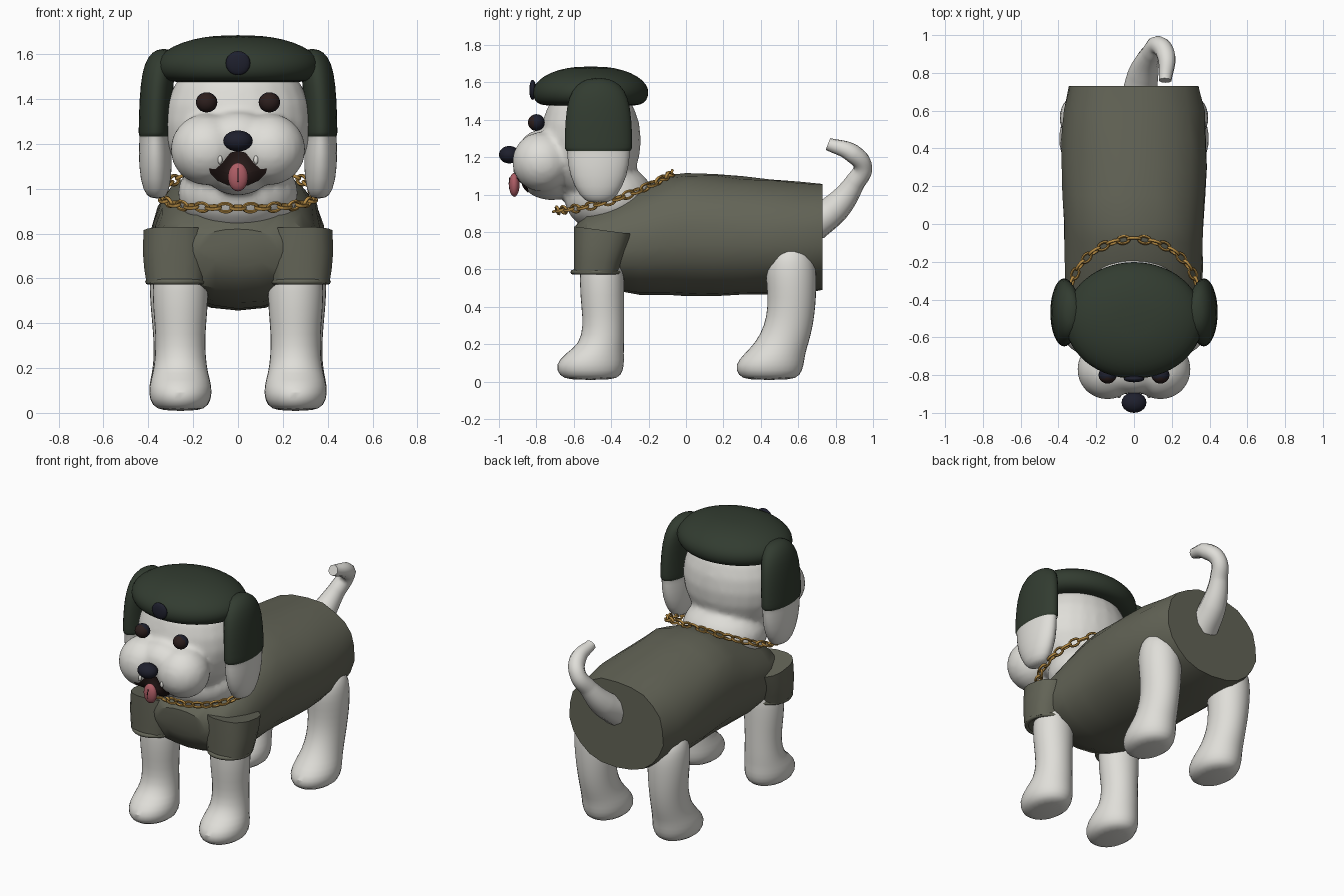
import bpy, bmesh, math, random
from mathutils import Vector, Matrix
from mathutils.bvhtree import BVHTree

random.seed(4)
cube = bpy.data.objects.get("Cube")
if cube:
    bpy.data.objects.remove(cube, do_unlink=True)


def material(name, r, g, b):
    m = bpy.data.materials.new(name)
    m.use_nodes = True
    m.diffuse_color = (r, g, b, 1)
    bsdf = m.node_tree.nodes["Principled BSDF"]
    bsdf.inputs["Base Color"].default_value = (r, g, b, 1)
    bsdf.inputs["Roughness"].default_value = 0.8
    return m


FUR = material("white_fur", 0.74, 0.73, 0.69)
SHIRT = material("olive_cloth", 0.125, 0.128, 0.095)
HAT = material("dark_green_felt", 0.032, 0.045, 0.03)
NAVY = material("dark_navy", 0.013, 0.014, 0.026)
BROWN = material("dark_brown", 0.025, 0.013, 0.012)
PINK = material("tongue_pink", 0.42, 0.11, 0.13)
GOLD = material("gold", 0.45, 0.25, 0.055)
SIDES = ((1, "left"), (-1, "right"))


def activate(obj):
    bpy.ops.object.select_all(action='DESELECT')
    obj.select_set(True)
    bpy.context.view_layer.objects.active = obj


def finish(bm, name, mats, angle=60, sub=0):
    bmesh.ops.recalc_face_normals(bm, faces=bm.faces[:])
    mesh = bpy.data.meshes.new(name)
    bm.to_mesh(mesh)
    bm.free()
    obj = bpy.data.objects.new(name, mesh)
    bpy.context.collection.objects.link(obj)
    for m in mats:
        mesh.materials.append(m)
    activate(obj)
    bpy.ops.object.shade_smooth_by_angle(angle=math.radians(angle))
    if sub:
        mod = obj.modifiers.new("Smooth", 'SUBSURF')
        mod.levels = mod.render_levels = sub
    return obj


def ball(bm, center, size, seg=24):
    mat = Matrix.Translation(center) @ Matrix.Diagonal((*size, 1))
    bmesh.ops.create_uvsphere(bm, u_segments=seg, v_segments=seg // 2, radius=1, matrix=mat)


def ellipsoid(name, center, size, mat, seg=20):
    bm = bmesh.new()
    ball(bm, center, size, seg)
    return finish(bm, name, [mat])


def loft(rings, n=16, power=2.0):
    """Skin closed rings given as (x, y, z, x radius, y radius)."""
    bm = bmesh.new()
    loops = []
    for x, y, z, rx, ry in rings:
        loop = []
        for i in range(n):
            a = math.tau * (i + 0.5) / n
            c, s = math.cos(a), math.sin(a)
            e = 2 / power
            loop.append(bm.verts.new((x + rx * math.copysign(abs(c) ** e, c),
                                      y + ry * math.copysign(abs(s) ** e, s), z)))
        loops.append(loop)
    for a, b in zip(loops, loops[1:]):
        for i in range(n):
            j = (i + 1) % n
            bm.faces.new((a[i], a[j], b[j], b[i]))
    bm.faces.new(loops[0])
    bm.faces.new(loops[-1])
    return bm


# Head, neck and muzzle, blended into one skin
bm = bmesh.new()
ball(bm, (0, -0.51, 1.29), (0.33, 0.27, 0.34))
ball(bm, (0, -0.41, 0.98), (0.27, 0.24, 0.19))
ball(bm, (0, -0.78, 1.22), (0.16, 0.12, 0.125))
ball(bm, (0, -0.72, 1.08), (0.15, 0.16, 0.11))
for s, side in SIDES:
    ball(bm, (s * 0.14, -0.77, 1.175), (0.162, 0.16, 0.16))
head = finish(bm, "head", [FUR])
mod = head.modifiers.new("Blend", 'REMESH')
mod.mode, mod.voxel_size = 'VOXEL', 0.018
mod = head.modifiers.new("Soften", 'SMOOTH')
mod.iterations = 6
activate(head)
bpy.ops.object.convert(target='MESH')
head = bpy.context.object
bpy.ops.object.shade_smooth()
skin = BVHTree.FromPolygons([v.co.copy() for v in head.data.vertices],
                            [tuple(p.vertices) for p in head.data.polygons])


def on_face(x, z, lift):
    hit = skin.ray_cast(Vector((x, -2, z)), Vector((0, 1, 0)))[0]
    return Vector((x, (hit.y if hit else -0.85) - lift, z))


# Open mouth laid over the muzzle
half = [(0, 0.11), (0.035, 0.10), (0.07, 0.055), (0.1, 0.027), (0.13, 0.03),
        (0.122, 0.005), (0.09, -0.025), (0.045, -0.045), (0, -0.05)]
outline = half + [(-x, z) for x, z in half[-2:0:-1]]
bm = bmesh.new()
loops = [[bm.verts.new(on_face(x * k / 6, 1.06 + z * k / 6, 0.007)) for x, z in outline]
         for k in range(1, 7)]
bm.faces.new(loops[0])
for a, b in zip(loops, loops[1:]):
    for i in range(len(a)):
        j = (i + 1) % len(a)
        bm.faces.new((a[i], a[j], b[j], b[i]))
finish(bm, "mouth", [BROWN])

ellipsoid("tongue", (0, -0.918, 1.052), (0.045, 0.028, 0.064), PINK)
ellipsoid("tongue_groove", (0, -0.943, 1.06), (0.004, 0.005, 0.035), BROWN, 8)
ellipsoid("nose", (0, -0.945, 1.213), (0.066, 0.055, 0.047), NAVY)

for s, side in SIDES:
    ellipsoid(side + "_fang", on_face(s * 0.08, 1.128, 0.005), (0.011, 0.01, 0.02), FUR, 10)
    # Eye with a brown front
    eye = ellipsoid(side + "_eye", (s * 0.14, -0.8, 1.385), (0.048, 0.045, 0.045), NAVY)
    eye.data.materials.append(BROWN)
    for p in eye.data.polygons:
        p.material_index = int(p.normal.y < -0.35)

    # Floppy ear, covered by the hat on its upper part
    rings = [(0.955, 0.36, 0.03, 0.05), (0.985, 0.365, 0.06, 0.1), (1.1, 0.368, 0.078, 0.16),
             (1.22, 0.37, 0.072, 0.172), (1.235, 0.37, 0.07, 0.172), (1.24, 0.37, 0.075, 0.183),
             (1.26, 0.37, 0.075, 0.186), (1.4, 0.367, 0.075, 0.182), (1.52, 0.355, 0.075, 0.165),
             (1.59, 0.34, 0.065, 0.12), (1.625, 0.33, 0.03, 0.05)]
    bm = loft([(s * x, -0.468, z, rx, ry) for z, x, rx, ry in rings])
    for f in bm.faces:
        f.material_index = int(f.calc_center_median().z > 1.237)
    finish(bm, side + "_ear", [FUR, HAT], sub=1)

    # Front leg with paw
    rings = [(0.008, -0.51, 0.08, 0.12), (0.03, -0.512, 0.13, 0.17), (0.09, -0.515, 0.147, 0.19),
             (0.15, -0.49, 0.135, 0.16), (0.2, -0.45, 0.12, 0.122), (0.3, -0.44, 0.112, 0.112),
             (0.4, -0.445, 0.117, 0.117), (0.52, -0.45, 0.13, 0.122), (0.75, -0.45, 0.12, 0.12)]
    bm = loft([(s * 0.257, y, z, rx, ry) for z, y, rx, ry in rings])
    finish(bm, side + "_front_leg", [FUR], sub=1)

    # Hind leg with paw
    rings = [(0.008, 0.445, 0.08, 0.12), (0.03, 0.445, 0.13, 0.17), (0.09, 0.445, 0.147, 0.19),
             (0.15, 0.475, 0.135, 0.165), (0.21, 0.515, 0.12, 0.145), (0.3, 0.55, 0.115, 0.132),
             (0.4, 0.565, 0.12, 0.13), (0.5, 0.565, 0.128, 0.135), (0.6, 0.56, 0.128, 0.14),
             (0.68, 0.56, 0.115, 0.12), (0.735, 0.56, 0.07, 0.06)]
    bm = loft([(s * (0.255 + 0.025 * z), y, z, rx, ry) for z, y, rx, ry in rings])
    finish(bm, side + "_hind_leg", [FUR], sub=1)

    # Sleeve, its top sloping down to the rear, and rolled cuff
    rings = [(0.58, -0.48, 0.132, 0.12), (0.64, -0.47, 0.142, 0.13), (0.72, -0.455, 0.149, 0.147),
             (0.81, -0.442, 0.145, 0.16)]
    bm = loft([(s * 0.278, y, z, rx, ry) for z, y, rx, ry in rings], 16, 2.6)
    for v in bm.verts:
        if v.co.z > 0.8:
            v.co.z -= (v.co.y + 0.45) * 0.13
    finish(bm, side + "_sleeve", [SHIRT], 40)
    bpy.ops.mesh.primitive_torus_add(location=(s * 0.276, -0.48, 0.585), major_radius=0.125,
                                     minor_radius=0.013, major_segments=28, minor_segments=8)
    cuff = bpy.context.object
    cuff.name = side + "_cuff"
    cuff.data.materials.append(SHIRT)
    bpy.ops.object.shade_smooth()

# Shirt body, lofted along the back with slight creases
rings = [(-0.6, 0.66, 0.82, 0.18), (-0.53, 0.55, 0.91, 0.32), (-0.4, 0.49, 0.97, 0.36),
         (-0.25, 0.468, 1.04, 0.365), (-0.1, 0.46, 1.1, 0.37), (0, 0.46, 1.115, 0.375),
         (0.15, 0.46, 1.11, 0.38), (0.3, 0.46, 1.095, 0.385), (0.45, 0.465, 1.085, 0.385),
         (0.6, 0.47, 1.07, 0.375), (0.73, 0.49, 1.06, 0.345)]
bm = loft([(0, (lo + hi) / 2, y, rx, (hi - lo) / 2) for y, lo, hi, rx in rings], 22, 2.2)
for v in bm.verts:
    x, z, y = v.co
    k = 1 + random.uniform(-0.018, 0.014)
    v.co = (x * k, y, 0.78 + (z - 0.78) * k)
finish(bm, "shirt", [SHIRT], 35)

# Beret with badge
profile = [(1.475, 0.7), (1.478, 0.85), (1.5, 0.96), (1.545, 1), (1.59, 0.96),
           (1.635, 0.8), (1.668, 0.55), (1.685, 0.25)]
bm = loft([(0, -0.51, z, 0.372 * r, 0.315 * r) for z, r in profile], 28)
finish(bm, "beret", [HAT], sub=1)
ellipsoid("badge", (0, -0.82, 1.56), (0.055, 0.018, 0.054), NAVY)

# Tail, kinked forward at its end
curve = bpy.data.curves.new("tail", 'CURVE')
curve.dimensions, curve.bevel_depth, curve.bevel_resolution = '3D', 1, 3
curve.use_fill_caps = True
path = [(0.03, 0.68, 0.84, 0.095), (0.05, 0.8, 0.93, 0.08), (0.09, 0.9, 1.06, 0.055),
        (0.13, 0.945, 1.15, 0.05), (0.17, 0.89, 1.22, 0.05), (0.165, 0.76, 1.27, 0.034)]
spline = curve.splines.new('BEZIER')
spline.bezier_points.add(len(path) - 1)
for point, (x, y, z, r) in zip(spline.bezier_points, path):
    point.co, point.radius = (x, y, z), r
    point.handle_left_type = point.handle_right_type = 'AUTO'
tail = bpy.data.objects.new("tail", curve)
bpy.context.collection.objects.link(tail)
curve.materials.append(FUR)
activate(tail)
bpy.ops.object.convert(target='MESH')
bpy.ops.object.shade_smooth_by_angle(angle=math.radians(50))


# Neck chain of alternating oval links
def chain_point(t):
    y = -0.385 - 0.305 * math.cos(t)
    z = 0.915 + 0.32 * (y + 0.69) - 0.04 * math.sin(t) ** 2
    return Vector((0.34 * math.sin(t), y, z))


bm = bmesh.new()
LINKS, MAJ, MIN = 38, 16, 6
for k in range(LINKS):
    t = math.tau * k / LINKS
    along = (chain_point(t + 0.01) - chain_point(t - 0.01)).normalized()
    out = along.cross(Vector((0, 0, 1))).normalized()
    turn = Matrix.Rotation(math.radians(20 if k % 2 else 110), 3, along)
    wide, thick = turn @ out.cross(along), turn @ out
    grid = []
    for i in range(MAJ):
        a = math.tau * i / MAJ
        for j in range(MIN):
            b = math.tau * j / MIN
            r = 0.008 * math.cos(b)
            grid.append(bm.verts.new(chain_point(t) + along * math.cos(a) * (0.032 + r)
                        + wide * math.sin(a) * (0.02 + r) + thick * 0.008 * math.sin(b)))
    for i in range(MAJ):
        for j in range(MIN):
            i2, j2 = (i + 1) % MAJ, (j + 1) % MIN
            bm.faces.new([grid[p * MIN + q] for p, q in ((i, j), (i2, j), (i2, j2), (i, j2))])
finish(bm, "neck_chain", [GOLD])
